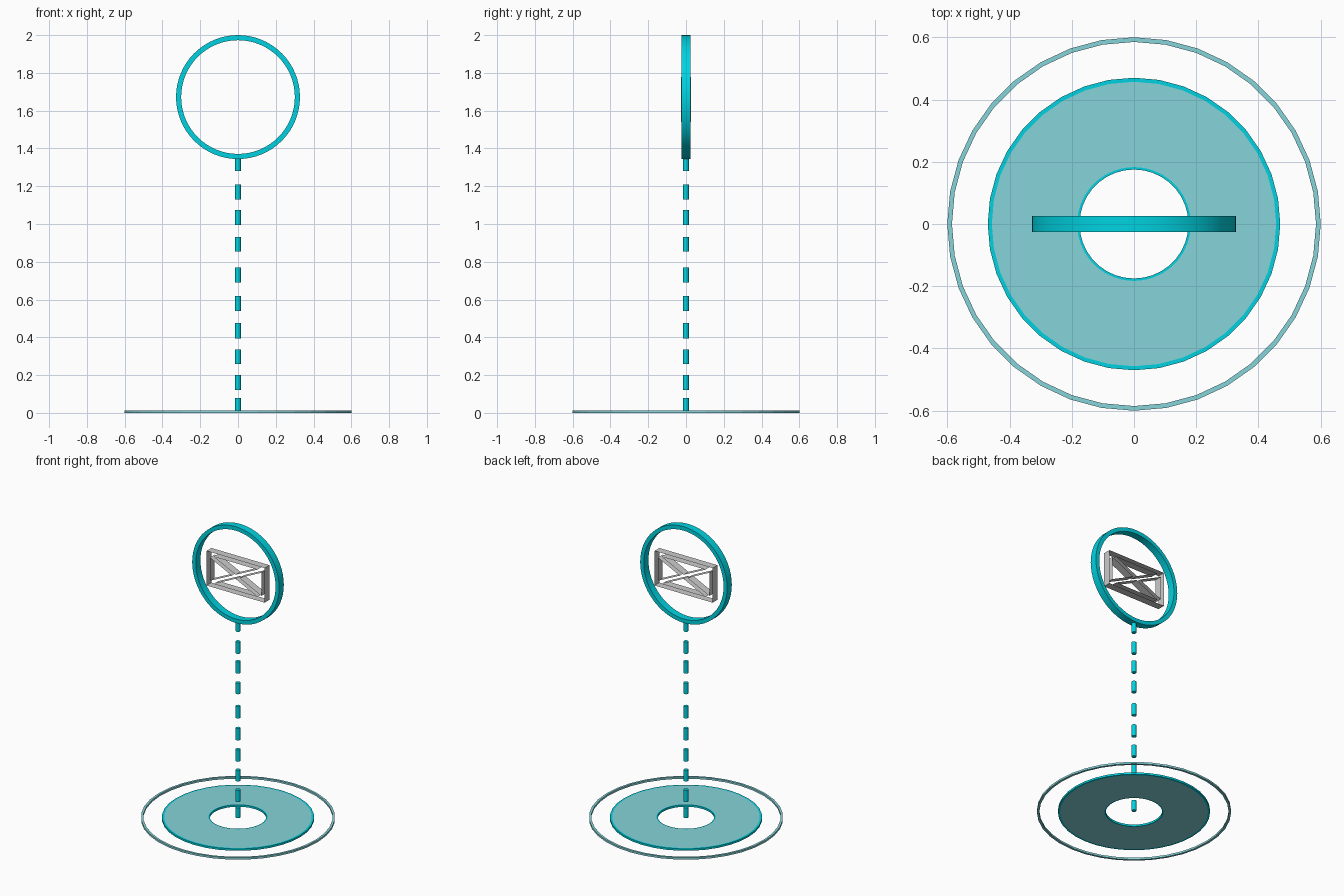
import bpy, bmesh, math
from mathutils import Matrix, Vector

if "Cube" in bpy.data.objects:
    bpy.data.objects.remove(bpy.data.objects["Cube"])


def material(name, color):
    m = bpy.data.materials.new(name)
    m.diffuse_color = color
    m.use_nodes = True
    m.node_tree.nodes["Principled BSDF"].inputs["Base Color"].default_value = m.diffuse_color
    return m


CYAN = material("bright_cyan", (0.0, 0.65, 0.75, 1))
PALE = material("pale_cyan", (0.24, 0.66, 0.70, 1))


def finish(bm, name, mat=None, smooth=False):
    me = bpy.data.meshes.new(name)
    bm.to_mesh(me)
    bm.free()
    ob = bpy.data.objects.new(name, me)
    bpy.context.collection.objects.link(ob)
    if mat:
        me.materials.append(mat)
    if smooth:
        bpy.ops.object.select_all(action='DESELECT')
        bpy.context.view_layer.objects.active = ob
        ob.select_set(True)
        bpy.ops.object.shade_smooth_by_angle(angle=math.radians(35))
    return ob


def ring(name, r_in, r_out, z0, z1, sides, mat, matrix=None, smooth=False):
    """Flat ring with a rectangular cross-section around z."""
    bm = bmesh.new()
    profile = [(r_in, z0), (r_out, z0), (r_out, z1), (r_in, z1)]
    loops = []
    for i in range(sides):
        a = 2 * math.pi * i / sides
        loops.append([bm.verts.new((r * math.cos(a), r * math.sin(a), z)) for r, z in profile])
    for i in range(sides):
        p, q = loops[i], loops[(i + 1) % sides]
        for k in range(4):
            n = (k + 1) % 4
            bm.faces.new((p[k], q[k], q[n], p[n]))
    bmesh.ops.recalc_face_normals(bm, faces=bm.faces)
    if matrix:
        bm.transform(matrix)
    return finish(bm, name, mat, smooth)


# Ground marker: outer hoop, disc and its two bright rims
T = 0.013
ring("base_outer_hoop", 0.585, 0.60, 0, T, 36, PALE)
ring("base_disc", 0.183, 0.457, 0, T, 36, PALE)
ring("base_disc_outer_rim", 0.457, 0.47, 0, T, 36, CYAN)
ring("base_disc_inner_rim", 0.175, 0.183, 0, T, 36, CYAN)

# Dashed pole, unevenly spaced dashes
dashes = [(0.01, 0.08), (0.12, 0.20), (0.26, 0.335), (0.395, 0.475), (0.54, 0.62),
          (0.69, 0.77), (0.855, 0.93), (0.995, 1.075), (1.13, 1.21), (1.28, 1.355)]
for i, (a, b) in enumerate(dashes):
    bm = bmesh.new()
    bmesh.ops.create_cone(bm, cap_ends=True, segments=12, radius1=0.015, radius2=0.015,
                          depth=b - a, matrix=Matrix.Translation((0, 0, (a + b) / 2)))
    finish(bm, f"pole_dash_{i + 1}", CYAN, True)

# Upright ring at the top
up = Matrix.Translation((0, 0, 1.672)) @ Matrix.Rotation(math.radians(90), 4, 'X')
ring("sign_ring", 0.301, 0.328, -0.025, 0.025, 64, CYAN, up, True)

# Crossed frame inside the ring: open walls along y, no front or back faces
CZ, W, H, BAR, D = 1.659, 0.219, 0.118, 0.025, 0.026
w, h = W - BAR, H - BAR
diag = math.hypot(w, h)
gx = BAR / 2 * diag / h     # half width of a diagonal bar measured along x
gz = BAR / 2 * diag / w     # and along z
outlines = [
    [(-W, -H), (W, -H), (W, H), (-W, H)],
    [(-w + gx, h), (w - gx, h), (0, gz)],
    [(-w + gx, -h), (0, -gz), (w - gx, -h)],
    [(-w, -h + gz), (-w, h - gz), (-gx, 0)],
    [(w, -h + gz), (gx, 0), (w, h - gz)],
]
bm = bmesh.new()
for n, pts in enumerate(outlines):
    front = [bm.verts.new((x, -D, CZ + z)) for x, z in pts]
    back = [bm.verts.new((x, D, CZ + z)) for x, z in pts]
    centre = sum((v.co for v in front + back), Vector()) / (2 * len(pts))
    for i in range(len(pts)):
        j = (i + 1) % len(pts)
        f = bm.faces.new((front[i], front[j], back[j], back[i]))
        f.normal_update()
        # outer walls face out, cut-out walls face into the openings
        outward = f.normal.dot(f.calc_center_median() - centre) > 0
        if outward != (n == 0):
            f.normal_flip()
finish(bm, "sign_crossed_frame")
